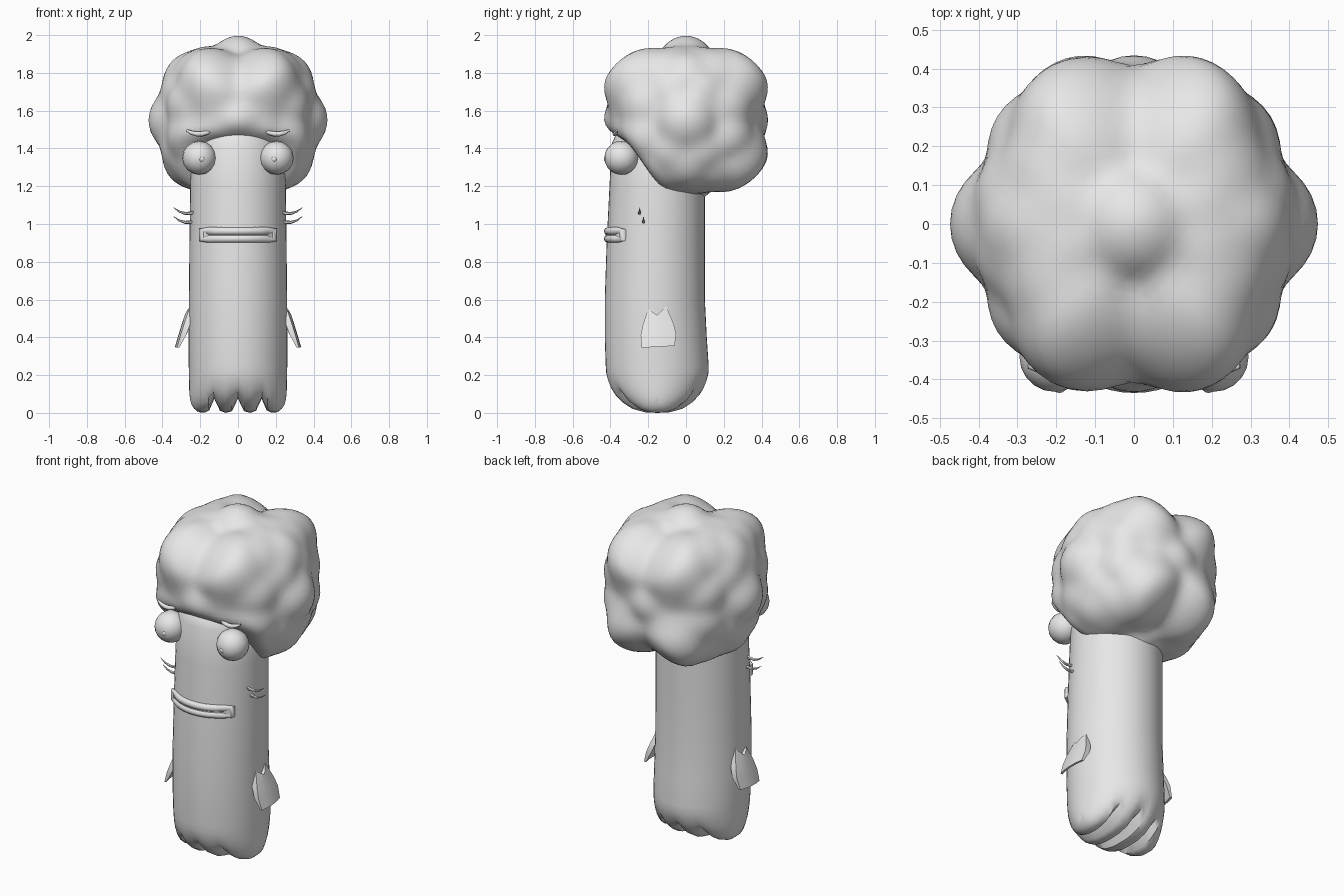
import bpy, bmesh, math
from mathutils import Vector, Matrix

cube = bpy.data.objects.get("Cube")
if cube:
    bpy.data.objects.remove(cube, do_unlink=True)

grey = bpy.data.materials.new("light_grey")
grey.use_nodes = True
grey.diffuse_color = (0.8, 0.8, 0.8, 1)
grey.node_tree.nodes["Principled BSDF"].inputs["Base Color"].default_value = (0.8, 0.8, 0.8, 1)


def finish(name, bm, angle=50):
    """Turn a bmesh into a shaded, coloured object."""
    bmesh.ops.remove_doubles(bm, verts=bm.verts, dist=0.0005)
    bmesh.ops.recalc_face_normals(bm, faces=bm.faces)
    mesh = bpy.data.meshes.new(name)
    bm.to_mesh(mesh)
    bm.free()
    mesh.materials.append(grey)
    obj = bpy.data.objects.new(name, mesh)
    bpy.context.collection.objects.link(obj)
    bpy.ops.object.select_all(action='DESELECT')
    obj.select_set(True)
    bpy.context.view_layer.objects.active = obj
    bpy.ops.object.shade_smooth_by_angle(angle=math.radians(angle))


def loft(bm, rings, cap=True):
    """Bridge closed rings of points."""
    rows = [[bm.verts.new(p) for p in ring] for ring in rings]
    n = len(rows[0])
    for a, b in zip(rows, rows[1:]):
        for i in range(n):
            j = (i + 1) % n
            bm.faces.new((a[i], a[j], b[j], b[i]))
    if cap:
        bm.faces.new(rows[0])
        bm.faces.new(rows[-1])


def tube(name, points, radii, sides=8):
    """Tapered round strand along a path."""
    pts = [Vector(p) for p in points]
    rings = []
    for i, p in enumerate(pts):
        d = (pts[min(i + 1, len(pts) - 1)] - pts[max(i - 1, 0)]).normalized()
        u = d.cross(Vector((0, 1, 0))).normalized()
        v = d.cross(u)
        rings.append([p + radii[i] * (u * math.cos(t) + v * math.sin(t))
                      for t in (k * math.tau / sides for k in range(sides))])
    bm = bmesh.new()
    loft(bm, rings)
    finish(name, bm, 60)


def ball(name, centre, radius, u=16, v=10):
    bm = bmesh.new()
    bmesh.ops.create_uvsphere(bm, u_segments=u, v_segments=v, radius=radius,
                              matrix=Matrix.Translation(centre) @ Matrix.Rotation(math.pi / 2, 4, 'X'))
    finish(name, bm)


# Body: oval column with toe lobes scalloped along the underside
AROUND = 48


def body_ring(z, half, front, back, squash=1.0, lobes=False):
    ring = []
    mid, depth = (front + back) / 2, (back - front) / 2
    for k in range(AROUND):
        u = math.tau * k / AROUND
        sx, sy = math.sin(u), math.cos(u)
        h = z
        if lobes:
            t = abs((abs(sx) * 2) % 1 * 2 - 1) if abs(sx) < 0.999 else 1
            h += 0.075 * (1 - math.sqrt(max(0, 1 - t * t))) * (1 - z / 0.25) ** 2
        ring.append((half * sx, mid + depth * squash * sy, h))
    return ring


rings = []
for s in (0, 0.25, 0.5, 0.7, 0.82, 0.9, 0.96, 0.99):
    z = 0.25 * (1 - math.sqrt(1 - s ** 2.6))
    rings.append(body_ring(z, 0.25 + 0.01 * s, -0.425, 0.122, s, True))
for z, half, front, back in ((0.25, 0.261, -0.425, 0.12), (0.4, 0.262, -0.43, 0.11),
                             (0.6, 0.26, -0.43, 0.1), (0.9, 0.257, -0.42, 0.1),
                             (1.2, 0.253, -0.405, 0.1), (1.42, 0.245, -0.395, 0.1),
                             (1.5, 0.2, -0.36, 0.07), (1.55, 0.1, -0.25, 0)):
    rings.append(body_ring(z, half, front, back))
bm = bmesh.new()
loft(bm, rings, cap=False)
bm.verts.ensure_lookup_table()
bm.faces.new(list(bm.verts)[-AROUND:])
finish("body", bm, 45)

# Hair: mirrored rounded lumps, a valley along the parting, and a trimmed lower front
LUMPS = [Vector(p) for p in ((0.48, 0, 0), (0, 0.44, 0), (0, 0, 0.45),
                             (0.187, 0.385, 0.312), (0.335, 0.3, 0.12), (0.36, 0, 0.31),
                             (0.39, 0.1, 0.22), (0.25, 0.08, 0.365), (0.28, 0.2, 0.33),
                             (0.18, 0.39, 0.12))]
bm = bmesh.new()
bmesh.ops.create_icosphere(bm, subdivisions=5, radius=1)
for v in bm.verts:
    d = v.co.normalized()
    q = Vector((abs(d.x), abs(d.y), abs(d.z)))
    r = max(m.length - 0.00013 * math.degrees(q.angle(m)) ** 2 for m in LUMPS)
    part = math.degrees(math.acos(min(1, (q.y + q.z) * math.sqrt(0.5))))
    r -= 0.055 * max(0, 1 - (part / 26) ** 2)
    p = d * r
    reach = -0.82 * p.y - 0.57 * p.z
    if reach > 0.317:
        p *= 1 + (0.317 / reach - 1) * min(1, max(0, (-p.z - 0.03) / 0.12))
    v.co = p + Vector((0, 0, 1.55))
for _ in range(3):
    bmesh.ops.smooth_vert(bm, verts=bm.verts, factor=0.5,
                          use_axis_x=True, use_axis_y=True, use_axis_z=True)
finish("hair", bm, 60)


# Lips: closed rounded band wrapped on the face, with a recessed mouth plate
def face_y(x):
    return -0.16 - 0.255 * math.sqrt(1 - (x / 0.257) ** 2)


outline = []
for k in range(13):
    x = -0.19 + 0.38 * k / 12
    outline.append((x, face_y(x), 0.962))
lower = [(x, y, 0.922) for x, y, z in reversed(outline)]
path = [Vector(p) for p in outline + lower]
rings = []
for i, p in enumerate(path):
    d = (path[(i + 1) % len(path)] - path[i - 1]).normalized()
    out = Vector((0, -1, 0))
    side = d.cross(out).normalized()
    rings.append([p + side * 0.021 * math.cos(t) + out * 0.02 * math.sin(t)
                  for t in (k * math.tau / 8 for k in range(8))])
bm = bmesh.new()
loft(bm, rings + rings[:1], cap=False)
finish("lips", bm, 60)
bm = bmesh.new()
top = [bm.verts.new((x, y - 0.01, z)) for x, y, z in outline]
low = [bm.verts.new((x, y - 0.01, z)) for x, y, z in reversed(lower)]
for i in range(len(top) - 1):
    bm.faces.new((top[i], top[i + 1], low[i + 1], low[i]))
finish("mouth_plate", bm)

for side, s in (("left", 1), ("right", -1)):
    # Eyes and pupils
    ball(side + "_eye", (s * 0.205, -0.342, 1.35), 0.09)
    ball(side + "_pupil", (s * 0.192, -0.417, 1.343), 0.018, 12, 8)

    # Brows: shallow upturned strands
    brow = [(s * (0.205 + 0.068 * t), -0.376 + 0.01 * t * t, 1.476 + 0.02 * t * t)
            for t in (-1, -0.6, -0.2, 0.2, 0.6, 1)]
    tube(side + "_brow", brow, (0.006, 0.011, 0.013, 0.013, 0.011, 0.006))

    # Whiskers: two thin curved strands on each cheek
    for label, y, z in (("upper", -0.245, 1.055), ("lower", -0.225, 1.008)):
        strand = [(s * (0.22 + 0.122 * t), y, z + 0.09 * (t - 0.4) ** 2)
                  for t in (0, 0.25, 0.5, 0.75, 1)]
        tube(side + "_" + label + "_whisker", strand, (0.006, 0.009, 0.008, 0.005, 0.001), 6)

    # Arms: thin curved flippers with a notched top
    bm = bmesh.new()
    edges = ((-0.235, -0.06, 0.345, 0.355), (-0.24, -0.052, 0.41, 0.42),
             (-0.228, -0.065, 0.47, 0.47), (-0.2, -0.105, 0.55, 0.565))
    shells = []
    for inner in (0, 1):
        rows = []
        for r, (y0, y1, z0, z1) in enumerate(edges):
            row = []
            for k in range(5):
                t = k / 4
                z = z0 + (z1 - z0) * t
                if r == 3:
                    z -= 0.04 * (1 - abs(2 * t - 1))
                drop = max(0, (0.56 - z) / 0.21)
                thick = 0.012 + 0.022 * math.sin(math.pi * min(1, drop))
                x = 0.266 + 0.068 * drop ** 0.9
                x -= inner * thick + 0.012 * (2 * t - 1) ** 2
                row.append(bm.verts.new((s * x, y0 + (y1 - y0) * t, z)))
            rows.append(row)
        for a, b in zip(rows, rows[1:]):
            for k in range(4):
                bm.faces.new((a[k], a[k + 1], b[k + 1], b[k]))
        shells.append(rows[0] + [r[-1] for r in rows[1:]] + rows[-1][-2::-1]
                      + [r[0] for r in rows[-2:0:-1]])
    outer, inner = shells
    for i in range(len(outer)):
        j = (i + 1) % len(outer)
        bm.faces.new((outer[i], outer[j], inner[j], inner[i]))
    finish(side + "_arm", bm, 50)
